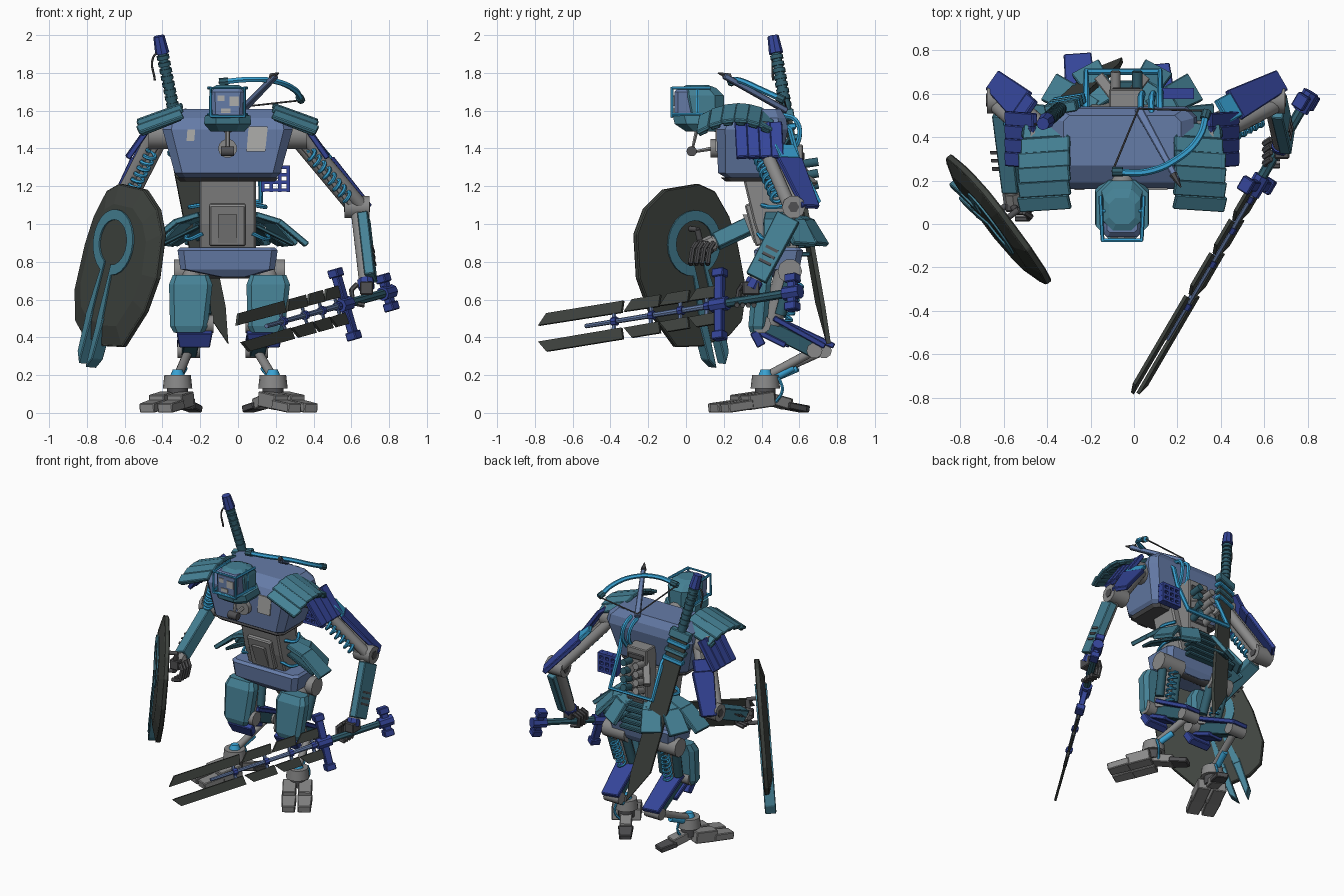
import bpy, math
from mathutils import Vector as V

if "Cube" in bpy.data.objects:
    bpy.data.objects.remove(bpy.data.objects["Cube"])

def mat(name, *c):
    m = bpy.data.materials.new(name)
    m.diffuse_color = (*c, 1)
    m.use_nodes = True
    m.node_tree.nodes["Principled BSDF"].inputs["Base Color"].default_value = m.diffuse_color
    return m
TEAL, BLUE = mat("teal", .06, .22, .30), mat("dark blue", .035, .06, .32)
STEEL, SKY = mat("steel blue", .13, .20, .39), mat("bright blue", .04, .36, .65)
GREY, LIGHT = mat("grey", .25, .25, .25), mat("light grey", .42, .42, .41)
DARK, OLIVE = mat("dark grey", .08, .08, .085), mat("olive black", .05, .057, .05)
PINE = mat("dark teal", .03, .11, .15)
CX = -.055                       # body centre line
def X(s, d): return CX + s * d

def add(name, m, verts, faces):
    me = bpy.data.meshes.new(name)
    me.from_pydata([tuple(v) for v in verts], [], faces)
    me.materials.append(m)
    o = bpy.data.objects.new(name, me)
    bpy.context.collection.objects.link(o)
    return o

def prism(name, m, pts, o, ax, ay, t, bevel=0):
    """Flat outline in the plane (ax, ay) given a thickness t."""
    o, ay = V(o), V(ay).normalized()
    ax = V(ax) - ay * V(ax).dot(ay)
    ax.normalize()
    nz = ax.cross(ay) * t / 2
    k = len(pts)
    base = [o + ax * a + ay * b for a, b in pts]
    if sum(pts[i][0]*pts[(i+1) % k][1] - pts[(i+1) % k][0]*pts[i][1] for i in range(k)) < 0:
        base.reverse()
    f = [list(range(k))[::-1], list(range(k, 2*k))] + [[i, (i+1) % k, (i+1) % k + k, i + k] for i in range(k)]
    ob = add(name, m, [p - nz for p in base] + [p + nz for p in base], f)
    if bevel:
        b = ob.modifiers.new("bevel", 'BEVEL')
        b.width, b.segments = bevel, 1
    return ob

def beam(name, m, p0, p1, w, d, side=(1, 0, 0), taper=1, bevel=.005):
    L, t = (V(p1) - V(p0)).length, w / 2 * taper
    return prism(name, m, [(-w/2, 0), (w/2, 0), (t, L), (-t, L)], p0, side, V(p1) - V(p0), d, bevel)

def box(name, m, c, size, bevel=.006):
    c, h = V(c), V((0, 0, size[2] / 2))
    return beam(name, m, c - h, c + h, size[0], size[1], bevel=bevel)

def loft(name, m, secs, k=.25):
    """Stack of chamfered rectangles: (z, cx, half x, y0, y1)."""
    vs = []
    for z, cx, hx, y0, y1 in secs:
        hy, cy = (y1 - y0) / 2, (y0 + y1) / 2
        c = k * min(hx, hy)
        for a, b in ((-hx, -hy+c), (-hx+c, -hy), (hx-c, -hy), (hx, -hy+c), (hx, hy-c), (hx-c, hy), (-hx+c, hy), (-hx, hy-c)):
            vs.append((cx + a, cy + b, z))
    n = len(secs)
    f = [list(range(8))[::-1], list(range(8*n-8, 8*n))]
    f += [[8*j+i, 8*j+(i+1) % 8, 8*j+8+(i+1) % 8, 8*j+8+i] for j in range(n-1) for i in range(8)]
    return add(name, m, vs, f)

rounded = []
def cyl(name, m, p0, p1, r0, r1=None, n=14):
    p0, p1 = V(p0), V(p1)
    q = (p1 - p0).to_track_quat('Z', 'Y')
    r1 = r0 if r1 is None else r1
    vs = [p + q @ V((r*math.cos(2*math.pi*i/n), r*math.sin(2*math.pi*i/n), 0)) for p, r in ((p0, r0), (p1, r1)) for i in range(n)]
    f = [list(range(n))[::-1], list(range(n, 2*n))] + [[i, (i+1) % n, (i+1) % n + n, i + n] for i in range(n)]
    rounded.append(add(name, m, vs, f))

def tube(name, m, pts, r, poly=False):
    cu = bpy.data.curves.new(name, 'CURVE')
    cu.dimensions, cu.bevel_depth, cu.bevel_resolution, cu.resolution_u, cu.use_fill_caps = '3D', r, 1, 5, True
    sp = cu.splines.new('POLY' if poly else 'BEZIER')
    P = sp.points if poly else sp.bezier_points
    P.add(len(pts) - 1)
    for b, p in zip(P, pts):
        if poly: b.co = (*p, 1)
        else: b.co, b.handle_left_type, b.handle_right_type = p, 'AUTO', 'AUTO'
    cu.materials.append(m)
    o = bpy.data.objects.new(name, cu)
    bpy.context.collection.objects.link(o)
    rounded.append(o)

def spring(name, m, p0, p1, r, turns, wire):
    p0, p1 = V(p0), V(p1)
    q, n = (p1 - p0).to_track_quat('Z', 'Y'), turns * 10
    tube(name, m, [p0.lerp(p1, i/n) + q @ V((r*math.cos(i*.628), r*math.sin(i*.628), 0)) for i in range(n+1)], wire, True)

# Torso, waist and pelvis
loft("torso", STEEL, [(1.24, CX, .25, .22, .46), (1.27, CX, .28, .17, .49), (1.5, CX, .345, .16, .54), (1.56, CX, .33, .19, .53), (1.61, CX, .27, .27, .50)])
loft("torso_lip", DARK, [(1.225, CX, .25, .21, .47), (1.245, CX, .27, .185, .48)])
for nm, x, z, w, h in (("chest_patch_large", .1, 1.45, .11, .13), ("chest_patch_small", -.25, 1.47, .045, .06)):
    prism(nm, LIGHT, [(-w/2, -h/2), (w*.4, -h/2), (w/2, h*.3), (w/2, h/2), (-w*.4, h/2)], (x, .161, z), (1, 0, 0), (0, 0, 1), .009)
YZ = dict(ax=(0, 1, 0), ay=(0, 0, 1))
prism("waist", GREY, [(.3, 1.25), (.5, 1.25), (.6, .86), (.41, .86), (.36, 1.0)], (CX, 0, 0), t=.3, bevel=.01, **YZ)
prism("waist_front_plate", GREY, [(.31, 1.1), (.36, 1.12), (.43, .9), (.37, .88)], (CX, 0, 0), t=.19, bevel=.008, **YZ)
prism("waist_inset", GREY, [(.30, 1.05), (.34, 1.05), (.40, .9), (.36, .9)], (CX, 0, 0), t=.1, **YZ)
loft("pelvis", STEEL, [(.72, CX+.03, .08, .4, .58), (.76, CX, .25, .37, .6), (.86, CX, .265, .36, .62), (.875, CX, .25, .38, .6)])
cyl("pelvis_axle", DARK, (X(-1, .2), .54, .76), (X(1, .2), .54, .76), .05)
for i in range(5):
    box("rear_rib", PINE, (CX, .6, .84 + .045*i), (.26 - .02*i, .12, .026))

# Head with cage frame and collar
loft("head", TEAL, [(1.54, CX, .085, .0, .2), (1.68, CX, .095, -.03, .2), (1.72, CX, .085, -.03, .16), (1.735, CX, .06, 0, .12)], .5)
loft("face", STEEL, [(1.57, CX, .08, -.06, .08), (1.7, CX, .085, -.06, .08), (1.72, CX, .07, -.04, .08)])
for x, z, w, h in ((.035, 1.65, .05, .05), (-.035, 1.665, .035, .03), (-.01, 1.6, .05, .025)):
    box("face_patch", LIGHT, (CX + x, -.061, z), (w, .009, h), 0)
loft("collar", TEAL, [(1.49, CX, .09, .0, .2), (1.53, CX, .125, -.06, .22), (1.575, CX, .12, -.07, .2), (1.58, CX, .08, -.04, .2)], .5)
for y in (-.075, .06):
    tube("head_frame", SKY, [(CX-.09, y, 1.57), (CX-.09, y, 1.72), (CX+.09, y, 1.72), (CX+.09, y, 1.57), (CX-.09, y, 1.57)], .009, True)
for s in (-1, 1):
    for z in (1.72, 1.58):
        tube("head_rail", SKY, [(X(s, .09), -.075, z), (X(s, .1), .13, z)], .009, True)
cyl("neck", GREY, (CX, .12, 1.56), (CX, .3, 1.5), .06)
cyl("chest_socket", GREY, (CX, .17, 1.4), (CX, .13, 1.4), .05)
tube("chest_sensor_arm", GREY, [(CX, .14, 1.4), (CX, .03, 1.38), (CX, .07, 1.55)], .013, True)
cyl("chest_sensor", DARK, (CX-.035, .03, 1.385), (CX+.035, .03, 1.385), .027)

# Shoulder armour
for s in (-1, 1):
    for i in range(6):
        y = .105 + .066*i
        z, sl = 1.63 - 1.6*(y-.28)**2, -3.2*(y-.28)
        beam("shoulder_slat", TEAL, (X(s, .24), y, z), (X(s, .475 - .012*max(0, i-3)), y - .015, z - .085), .074, .022, (0, 1, sl))
        beam("shoulder_rim", PINE, (X(s, .25), y, z-.016), (X(s, .46), y - .015, z - .1), .05, .02, (0, 1, sl))
    for i in range(4):
        y = .29 + .062*i
        beam("arm_slat", BLUE, (X(s, .4), y, 1.535), (X(s, .53), y+.01, 1.35), .066, .03, (0, 1, .1))
    cyl("shoulder_joint", GREY, (X(s, .3), .4, 1.47), (X(s, .42), .4, 1.47), .075)

# Upper arms, elbows, forearms, hands
for s, E, H in ((-1, (-.61, .57, 1.1), (-.555, .1, .88)), (1, (.63, .57, 1.09), (.68, .345, .66))):
    S, E, H = V((X(s, .36), .4, 1.48)), V(E), V(H)
    for o in ((s*.03, -.02, 0), (-s*.025, .025, 0)):
        cyl("upper_arm_rod", GREY, S + V(o), E + V(o), .035)
    beam("upper_arm_core", GREY, S.lerp(E, .15), S.lerp(E, .95), .09, .06, (0, 1, 0))
    o = V((s*.02, .075, .03))
    beam("upper_arm_plate", BLUE, S.lerp(E, .42) + o, S.lerp(E, 1.08) + o, .15, .03, (-s*.5, .8, 0), .7)
    beam("upper_arm_band", SKY if s > 0 else BLUE, S.lerp(E, .24) + o, S.lerp(E, .43) + o, .12, .028, (-s*.5, .8, 0))
    o = V((-s*.01, -.07, 0))
    spring("arm_coil", SKY, S.lerp(E, .25) + o, S.lerp(E, .9) + o, .027, 8, .011)
    cyl("elbow", GREY, E - V((.065, 0, 0)), E + V((.065, 0, 0)), .062, n=10)
    cyl("elbow_cap", DARK, E - V((.07, 0, 0)), E + V((.07, 0, 0)), .03, n=6)
    A = E.lerp(H, .12)
    cyl("forearm_core", GREY, E, H, .036)
    o = V((s*.03 if s > 0 else 0, 0, 0))
    beam("forearm_shell", TEAL, A + o, E.lerp(H, .88) + o, .13 if s > 0 else .085, .055 if s > 0 else .085, (0, 1, .5), .9)
    for i in range(3):
        p = E.lerp(H, .5 + .08*i) + o + V((s*(.031 if s > 0 else .045), 0, 0))
        beam("forearm_slit", DARK, p, p + (H-E)*.03, .07, .006, (0, 1, .5), bevel=0)
    box("palm", DARK, H, (.07, .09, .07))
    for i in range(4):
        p = H + V((-s*.02, -.045 + .03*i, -.03))
        tube("finger", DARK, [p + V((-s*.03, 0, .05)), p + V((-s*.06, -.02, .02)), p + V((-s*.05, -.03, -.05)), p + V((s*.01, -.03, -.06))], .014, True)
    cyl("wrist", BLUE if s > 0 else GREY, H - (H-E)*.1, H, .045, n=8)

# Legs and feet
for s, hip, hx, hy, ank, f in ((-1, -.25, -.26, .73, -.32, (-.4, -.92, 0)), (1, .16, .1, .68, .185, (.55, -.84, 0))):
    K = V(((hip-.02*s), .40, .47))
    Hk, A, f = V((hx, hy, .33)), V((ank, .42, .19)), V(f).normalized()
    sd = V((-f.y, f.x, 0))
    loft("thigh_plate", TEAL, [(.425, hip-.01, .08, .34, .42), (.46, hip-.01, .1, .33, .43), (.68, hip, .115, .35, .45), (.73, hip, .095, .38, .46)], .5)
    cyl("hip_joint", GREY, (hip-.09, .55, .75), (hip+.09, .55, .75), .065, n=10)
    cyl("thigh_rod", GREY, (hip, .53, .76), K + V((0, .05, 0)), .055)
    for o in (-.06, .06):
        cyl("thigh_piston", PINE, (hip+o, .56, .74), K + V((o, .1, .05)), .03)
    spring("thigh_coil", SKY, (hip, .60, .70), K + V((0, .13, .02)), .028, 6, .008)
    cyl("knee", GREY, K - V((.1, 0, 0)), K + V((.1, 0, 0)), .05, n=10)
    beam("knee_guard", BLUE, K + V((0, -.04, -.04)), K + V((0, .0, -.115)), .19, .05, taper=.85)
    beam("shin", PINE, K, Hk, .08, .08)
    beam("shin_cover", BLUE, K.lerp(Hk, .1) + V((0, .03, .05)), Hk + V((0, .05, .025)), .15, .03, taper=.85)
    beam("shin_panel", BLUE, K.lerp(Hk, .0) - V((0, .02, .04)), K.lerp(Hk, .5) - V((0, .02, .04)), .12, .03)
    cyl("hock", GREY, Hk - V((.06, 0, 0)), Hk + V((.06, 0, 0)), .042, n=10)
    cyl("ankle_rod", GREY, Hk, A, .024)
    cyl("ankle_piston", SKY, Hk.lerp(A, .45) + V((0, 0, -.03)), A + V((0, .04, -.01)), .02)
    cyl("ankle_ball", SKY, A - V((0, 0, .02)), A + V((0, 0, .04)), .05, .025)
    cyl("ankle", GREY, (ank, .42, .13), (ank, .42, .2), .078, .07, 16)
    cyl("ankle_base", DARK, (ank, .42, .07), (ank, .42, .14), .055)
    for o in (-.052, .052):
        B = A + sd*o
        B.z = .075
        beam("toe", GREY, B, B + f*.16 + V((0, 0, -.02)), .09, .08, sd)
        beam("toe_tip", GREY, B + f*.14 + V((0, 0, -.03)), B + f*.29 + V((0, 0, -.05)), .1, .05, sd, .85)
    beam("heel_toe", GREY, (ank, .42, .08), V((ank, .42, .045)) - f*.14, .08, .06, sd)
    beam("heel_tip", DARK, V((ank, .42, .04)) - f*.12, V((ank, .42, .02)) - f*.24, .1, .036, sd, .8)
    tube("ankle_cable", SKY, [(ank+.03, .49, .19), (ank+.03, .51, .12), (ank, .47, .05)], .009)

# Hip skirts fanned round the waist, one cable loop each side
for s in (-1, 1):
    for i in range(3):
        t = math.radians(4 + 30*i)
        def R(r, z): return V((CX + s*math.cos(t)*r, .46 + math.sin(t)*r*.75, z))
        tan = (-s*math.sin(t), math.cos(t), 0)
        beam("skirt_plate_upper", TEAL, R(.15, 1.05), R(.28, 1.01), .1, .03, tan, 1.3)
        beam("skirt_plate_lower", TEAL, R(.27, 1.015), R(.42 - .02*i, .89), .13, .03, tan, 1.1)
        beam("skirt_liner", PINE, R(.15, .99), R(.35, .89), .09, .02, tan)
    tube("waist_cable", SKY, [(X(s, .13), .38, .95), (X(s, .2), .42, .92), (X(s, .2), .55, .95), (X(s, .08), .6, .98)], .011)
    tube("waist_hose", SKY, [(X(s, .14), .40, 1.1), (X(s, .2), .45, 1.09), (X(s, .16), .55, 1.1)], .012)

# Back machinery
box("spine", GREY, (CX+.02, .56, 1.2), (.16, .12, .44))
for i in range(5):
    box("spine_slot", DARK, (CX+.02, .622, 1.04 + .08*i), (.13, .012, .04))
for i in range(4):
    for x in (-.03, .07):
        cyl("spine_knob", PINE if x > 0 else GREY, (CX+x, .6, 1.12 + .065*i), (CX+x, .7, 1.15 + .06*i), .024, n=10)
tube("back_frame", SKY, [(.12, .44, 1.585), (.12, .55, 1.5), (.12, .59, 1.35), (.12, .7, 1.12), (-.22, .7, 1.12), (-.22, .59, 1.35), (-.22, .52, 1.4)], .016, True)
for x in (.03, .08):
    tube("back_hose", SKY, [(x, .5, 1.58), (x, .58, 1.55), (x+.01, .6, 1.46), (x, .56, 1.38)], .014)
for s in (-1, 1):
    beam("back_strut", GREY, (CX, .54, 1.38), (X(s, .1), .67, 1.2), .05, .05, (0, 0, 1))
for i in range(4):
    box("lattice_post", BLUE, (.13 + .045*i, .6, 1.24), (.018, .05, .14), 0)
    box("lattice_bar", BLUE, (.2, .6, 1.18 + .04*i), (.15, .05, .018), 0)

# Shield: domed plate, keyhole ring on both faces, two long prongs
C, U, W = V((-.62, .03, .9)), V((.24, -.21, .947)), V((.553, -.773, -.31))
N = W.cross(U).normalized()
if N.x > 0: N = -N
rim = [(-.12, .29), (.1, .33), (.25, .27), (.345, .16), (.39, -.07), (.36, -.27), (.25, -.5), (.08, -.55), (-.1, -.55), (-.2, -.5), (-.27, -.35), (-.28, -.1), (-.265, .06), (-.21, .22)]
prism("shield_rim", OLIVE, rim, C, W, U, .035, .006)
k = len(rim)
vs = [C + W*a + U*b + N*.015 for a, b in rim] + [C + W*(.03 + (a-.03)*.75) + U*(b*.75 - .03) + N*.045 for a, b in rim]
add("shield_dome", OLIVE, vs, [[i, (i+1) % k, (i+1) % k + k, i+k] for i in range(k)] + [list(range(k, 2*k))])
arc = [(math.cos(i*math.pi/12), math.sin(i*math.pi/12)) for i in range(-5, 18)]
for nm, h in (("front", .048), ("back", -.02)):
    for i in range(22):
        (a, b), (c, d) = arc[i], arc[i+1]
        prism("shield_ring_" + nm, TEAL, [(a*.175, b*.175), (c*.175, d*.175), (c*.12, d*.12), (a*.12, b*.12)], C + N*h, W, U, .012)
    for s in (-1, 1):
        prism("shield_band_" + nm, TEAL, [(s*.05, -.168), (s*.03, -.115), (s*.03, -.43), (s*.075, -.43)], C + N*h, W, U, .012)
for s in (-1, 1):
    prism("shield_prong", TEAL, [(s*.025, -.4), (s*.08, -.4), (s*.07, -.63), (s*.03, -.69)], C + N*.015, W, U, .075, .005)
cyl("shield_grip", DARK, C - N*.08 - U*.08, C - N*.08 + U*.08, .016)
for b in (-.08, .08):
    cyl("shield_grip_post", DARK, C + U*b, C + U*b - N*.085, .014)

# Segmented sword in the right hand
P, D, UP = V((.8, .58, .64)), V((-.5, -.855, -.139)).normalized(), V((-.28, 0, .96))
UP = (UP - D*UP.dot(D)).normalized()
cyl("sword_grip", PINE, P, P + D*.46, .024, n=8)
cyl("sword_shaft", STEEL, P + D*.46, P + D*1.3, .017, .012, 8)
for a, h in ((.02, .1), (.47, .195)):
    beam("sword_crossbar", BLUE, P + D*a - UP*h, P + D*a + UP*h, .05, .04, D)
    for s in (-1, 1):
        beam("sword_crossbar_end", BLUE, P + D*a + UP*s*(h-.045), P + D*a + UP*s*h, .07, .06, D)
    cyl("sword_collar", BLUE, P + D*(a-.05), P + D*(a+.05), .038, n=8)
for s0, s1 in ((.5, .64), (.665, .82), (.845, 1.04), (1.075, 1.57)):
    for s in (-1, 1):
        prism("sword_blade", OLIVE, [(s0, s*.042), (s1+.02, s*.045), (s1-.03, s*.105), (s0-.01, s*.105)], P, D, UP, .016)
    cyl("sword_knuckle", BLUE, P + D*(s0+.03), P + D*(s0+.06), .024, n=8)
    beam("sword_strut", STEEL, P + D*(s0+.05) - UP*.06, P + D*(s0+.05) + UP*.06, .025, .012, D)

# Great sword slung on the back
T, B = V((-.42, .46, 2.0)), V((-.09, .75, .35))
Q = (B - T).normalized()
cyl("great_pommel", BLUE, T + Q*.005, T + Q*.1, .03, .038, 8)
cyl("great_grip", PINE, T + Q*.09, T + Q*.42, .024, .03, 10)
for i in range(8):
    cyl("great_grip_ring", PINE, T + Q*(.11 + .037*i), T + Q*(.132 + .037*i), .034, n=10)
tube("great_tassel", DARK, [T + Q*.08, T + V((-.03, 0, -.12)), T + V((-.02, 0, -.24))], .006)
beam("great_guard", TEAL, T + Q*.42, T + Q*.48, .15, .05, (1, .2, 0))
prism("great_blade", OLIVE, [(-.06, .48), (.06, .48), (.065, 1.5), (.04, 1.7), (-.065, 1.45)], T, (1, .2, 0), Q, .024)
for a, m in ((.5, SKY), (.56, TEAL), (.62, SKY)):
    beam("blade_clasp", m, T + Q*a, T + Q*(a+.03), .15, .05, (1, .2, 0))

# Crossbow behind the right shoulder
beam("crossbow_stock", STEEL, (.02, .53, 1.6), (.2, .2, 1.785), .04, .03, (1, .5, 0), .7)
bow = [(-.1, .24, 1.75), (.06, .24, 1.765), (.2, .3, 1.755), (.3, .4, 1.71), (.335, .52, 1.655)]
tube("crossbow_limb", SKY, bow, .016)
for p, q in ((bow[0], bow[1]), (bow[-1], bow[-2])):
    cyl("limb_tip", PINE, p, V(p).lerp(V(q), .3), .022, n=8)
tube("crossbow_string", DARK, [bow[0], (.02, .53, 1.62), bow[-1]], .005, True)
cyl("crossbow_bolt", DARK, (.18, .23, 1.78), (.215, .17, 1.8), .02, .004, 6)

# Turn curves into meshes, smooth the round parts
bpy.ops.object.select_all(action='DESELECT')
tubes = [o for o in rounded if o.type == 'CURVE']
for o in tubes: o.select_set(True)
bpy.context.view_layer.objects.active = tubes[0]
bpy.ops.object.convert(target='MESH')
for o in rounded: o.select_set(True)
bpy.ops.object.shade_smooth_by_angle(angle=math.radians(40))
